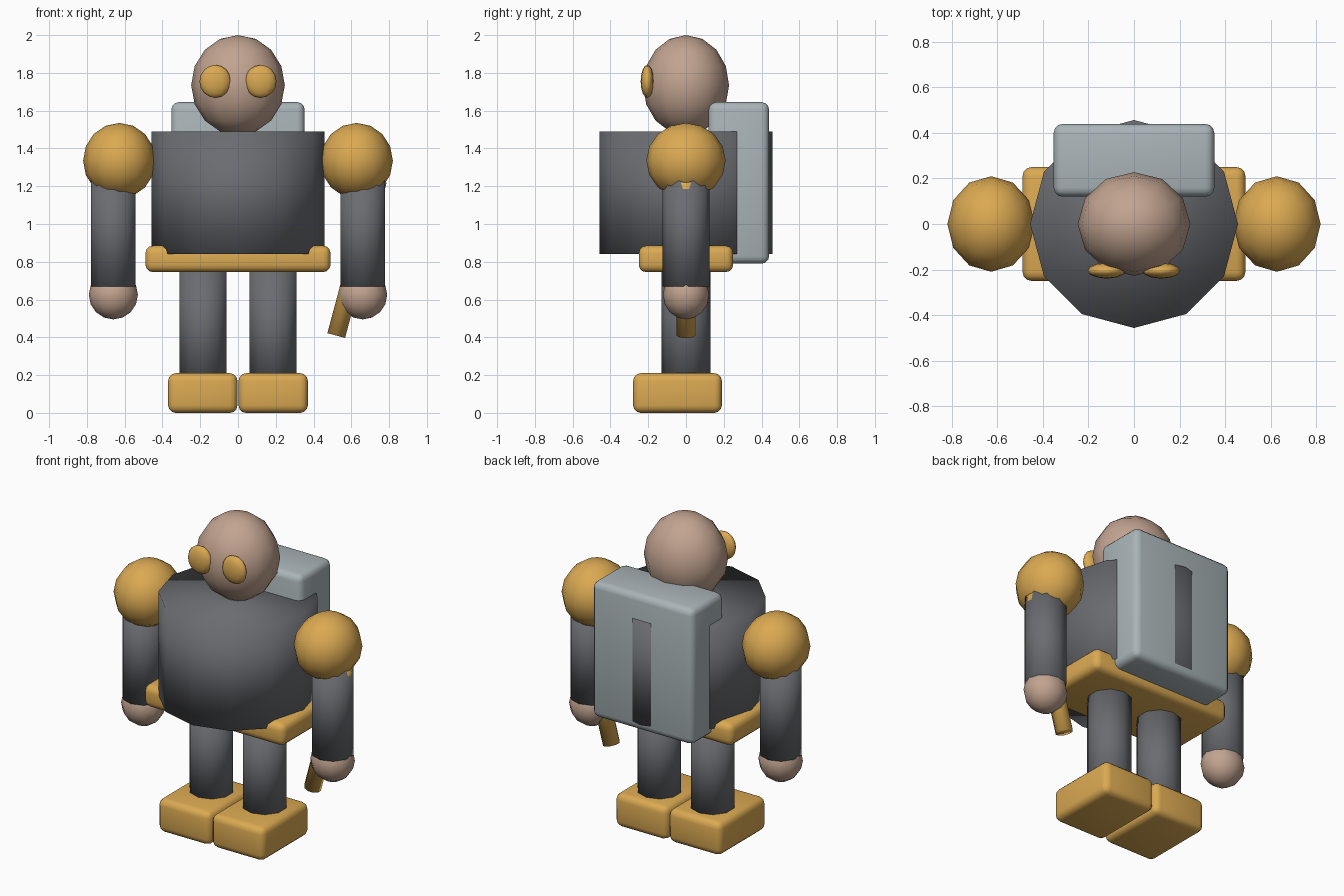
import bpy
import bmesh
import math
from mathutils import Matrix

default = bpy.data.objects.get("Cube")
if default:
    bpy.data.objects.remove(default, do_unlink=True)


def material(name, rgb):
    mat = bpy.data.materials.new(name)
    mat.use_nodes = True
    color = (*rgb, 1.0)
    mat.diffuse_color = color
    for node in mat.node_tree.nodes:
        if node.type == 'BSDF_PRINCIPLED':
            node.inputs["Base Color"].default_value = color
    return mat


GOLD = material("gold", (0.71, 0.40, 0.085))
SKIN = material("skin", (0.54, 0.37, 0.28))
DARK = material("dark_grey", (0.145, 0.15, 0.165))
PALE = material("pale_grey", (0.40, 0.46, 0.48))


def finish(name, bm, mat, location):
    mesh = bpy.data.meshes.new(name)
    bm.to_mesh(mesh)
    bm.free()
    for face in mesh.polygons:
        face.use_smooth = True
    mesh.materials.append(mat)
    obj = bpy.data.objects.new(name, mesh)
    obj.location = location
    bpy.context.scene.collection.objects.link(obj)
    return obj


def ball(name, location, radii, mat):
    bm = bmesh.new()
    bmesh.ops.create_uvsphere(bm, u_segments=12, v_segments=8, radius=1,
                              matrix=Matrix.Diagonal((*radii, 1)))
    return finish(name, bm, mat, location)


def cylinder(name, location, radius, height, mat, sides=10):
    bm = bmesh.new()
    bmesh.ops.create_cone(bm, cap_ends=True, segments=sides, radius1=radius,
                          radius2=radius, depth=height)
    return finish(name, bm, mat, location)


def rounded_box(name, low, high, mat, bevel=0.04):
    size = [b - a for a, b in zip(low, high)]
    center = [(a + b) / 2 for a, b in zip(low, high)]
    bm = bmesh.new()
    bmesh.ops.create_cube(bm, size=1, matrix=Matrix.Diagonal((*size, 1)))
    obj = finish(name, bm, mat, center)
    mod = obj.modifiers.new("rounded_edges", 'BEVEL')
    mod.width = bevel
    mod.segments = 3
    return obj


# Body, belt, backpack and head
cylinder("torso", (0, 0, 1.165), 0.457, 0.65, DARK, sides=12)
rounded_box("belt", (-0.49, -0.25, 0.745), (0.49, 0.25, 0.885), GOLD)
rounded_box("backpack", (-0.353, 0.12, 0.79), (0.353, 0.44, 1.645), PALE)
ball("head", (0, 0, 1.735), (0.248, 0.228, 0.265), SKIN)

# Paired parts
for side, s in (("left", 1), ("right", -1)):
    ball(side + "_eye", (s * 0.12, -0.205, 1.755), (0.084, 0.035, 0.087), GOLD)
    ball(side + "_shoulder", (s * 0.628, 0, 1.335), (0.192, 0.21, 0.2), GOLD)
    cylinder(side + "_arm", (s * 0.66, 0, 0.96), 0.124, 0.58, DARK)
    ball(side + "_hand", (s * 0.66, 0, 0.625), (0.13, 0.122, 0.13), SKIN)
    cylinder(side + "_leg", (s * 0.185, 0, 0.45), 0.13, 0.6, DARK)
    inner, outer = s * 0.003, s * 0.37
    rounded_box(side + "_foot", (min(inner, outer), -0.28, 0),
                (max(inner, outer), 0.19, 0.21), GOLD)

# Tilted rod held in the left hand
rod = cylinder("rod", (0.63, 0, 0.82), 0.051, 0.85, GOLD)
rod.rotation_euler.y = math.radians(15)
